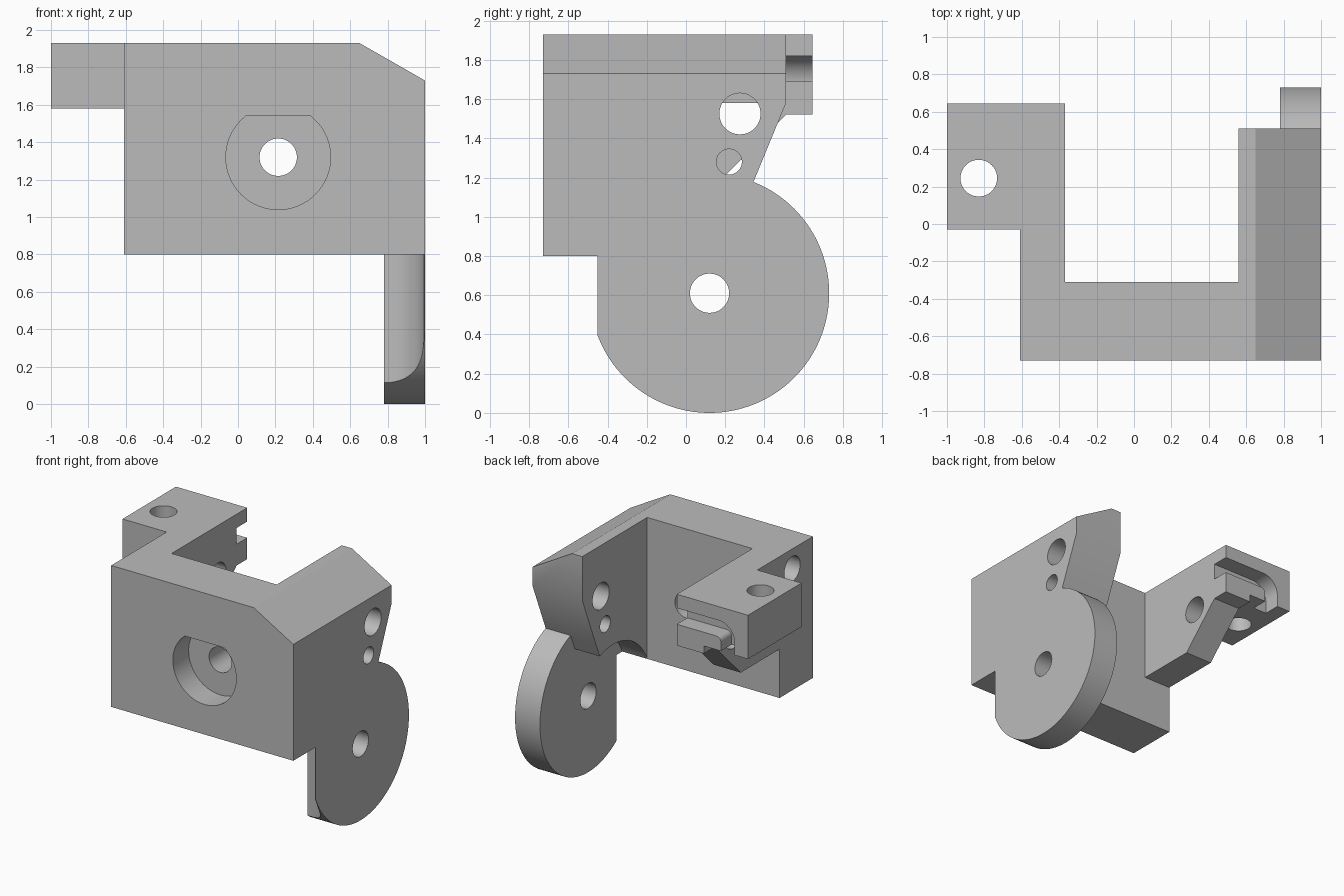
import bpy, bmesh
from math import cos, sin, radians, asin, degrees

cube = bpy.data.objects.get("Cube")
if cube:
    bpy.data.objects.remove(cube, do_unlink=True)

grey = bpy.data.materials.new("plain grey")
grey.use_nodes = True
COLOUR = (0.5, 0.5, 0.5, 1)
grey.diffuse_color = COLOUR
grey.node_tree.nodes["Principled BSDF"].inputs["Base Color"].default_value = COLOUR


def arc(u, v, r, start=0, end=360, steps=16):
    """Points on an arc, both ends included."""
    turn = [radians(start + (end - start) * i / steps) for i in range(steps + 1)]
    return [(u + r * cos(t), v + r * sin(t)) for t in turn]


def prism(name, axis, profile, low, high):
    """Extrude a 2D profile along an axis; x takes (y, z), y takes (x, z), z takes (x, y)."""
    place = {"x": lambda u, v, w: (w, u, v),
             "y": lambda u, v, w: (u, w, v),
             "z": lambda u, v, w: (u, v, w)}[axis]
    bm = bmesh.new()
    ends = [[bm.verts.new(place(u, v, w)) for u, v in profile] for w in (low, high)]
    for ring in ends:
        bm.faces.new(ring)
    n = len(profile)
    for i in range(n):
        j = (i + 1) % n
        bm.faces.new((ends[0][i], ends[0][j], ends[1][j], ends[1][i]))
    bmesh.ops.recalc_face_normals(bm, faces=bm.faces)
    mesh = bpy.data.meshes.new(name)
    bm.to_mesh(mesh)
    bm.free()
    mesh.materials.append(grey)
    obj = bpy.data.objects.new(name, mesh)
    bpy.context.collection.objects.link(obj)
    return obj


def rod(name, axis, u, v, r, low, high, steps=64):
    return prism(name, axis, arc(u, v, r, steps=steps)[:-1], low, high)


def combine(target, tool, operation):
    """Apply a boolean and discard the tool."""
    tool.hide_render = True
    mod = target.modifiers.new("combine", "BOOLEAN")
    mod.solver = "EXACT"
    mod.operation = operation
    mod.object = tool
    bpy.ops.object.select_all(action="DESELECT")
    bpy.context.view_layer.objects.active = target
    target.select_set(True)
    bpy.ops.object.modifier_apply(modifier=mod.name)
    bpy.data.objects.remove(tool, do_unlink=True)


def join(target, tool):
    combine(target, tool, "UNION")


def cut(target, tool):
    combine(target, tool, "DIFFERENCE")


TOP, BASE = 1.93, 0.8
HUB = (0.12, 0.61)

# Front wall
bracket = prism("bracket_body", "y", [(-0.61, BASE), (1, BASE), (1, TOP), (-0.61, TOP)], -0.73, -0.31)

# Right arm with sloping back edge and a round relief beside the disc
join(bracket, prism("right_arm", "x", [(-0.4, TOP), (0.51, TOP), (0.51, 1.58), (0.345, 1.18),
                                       (0.28, 1.03), (0.2, BASE), (-0.4, BASE)], 0.56, 1))
cut(bracket, rod("relief_cutter", "x", *HUB, 0.47, 0.5, 0.78))

# Chamfer along the right upper edge
cut(bracket, prism("chamfer_cutter", "y", [(0.65, TOP), (1, 1.73), (1.1, 1.73), (1.1, 2), (0.65, 2)], -1, 1))

# Left arm and the ear outside it
join(bracket, prism("left_arm", "x", [(-0.4, TOP), (0.645, TOP), (0.645, 1.52), (0.51, 1.52),
                                      (0.18, 1.19), (-0.4, 1.19)], -0.61, -0.37))
join(bracket, prism("ear", "x", [(-0.03, 1.58), (0.645, 1.58), (0.645, TOP), (-0.03, TOP)], -1, -0.5))

# Disc with a hollow front corner
disc = rod("disc", "x", *HUB, 0.61, 0.78, 1, 128)
cut(disc, prism("corner_cutter", "z", arc(0.78, -0.45, 0.215, 90, 0) + [(1.1, -0.45), (1.1, -0.7), (0.7, -0.7),
                                                                      (0.7, -0.235)], -0.1, BASE))
join(bracket, disc)

# Hooked groove in the back of the ear
cut(bracket, prism("groove_cutter", "y",
                   [(-0.3, 1.82)] + arc(-0.74, 1.68, 0.14, 90, 180)
                   + [(-0.88, 1.5), (-0.76, 1.5)] + arc(-0.72, 1.65, 0.04, 180, 90) + [(-0.3, 1.69)],
                   0.51, 0.8))

# Flat-topped pocket and screw hole in the front wall
flat = degrees(asin(0.22 / 0.28))
cut(bracket, prism("pocket_cutter", "y", arc(0.215, 1.32, 0.28, flat, -180 - flat, 64), -0.9, -0.53))
cut(bracket, rod("screw_cutter", "y", 0.215, 1.32, 0.1, -0.9, 0))

# Cross holes: axle, both arms, right arm only, blind side hole
for u, v, r, low, high in ((*HUB, 0.1, 0.6, 1.2), (0.275, 1.525, 0.105, -0.61, 1.2),
                           (0.22, 1.28, 0.065, 0.4, 1.2), (-0.47, 1.77, 0.1, -0.8, -0.1)):
    cut(bracket, rod("hole_cutter", "x", u, v, r, low, high, 48))

# Upright hole in the ear
cut(bracket, rod("ear_hole_cutter", "z", -0.83, 0.245, 0.098, 1.4, 2.1))

bpy.ops.object.select_all(action="DESELECT")
bracket.select_set(True)
bpy.context.view_layer.objects.active = bracket
bpy.ops.object.shade_smooth_by_angle(angle=radians(25))
